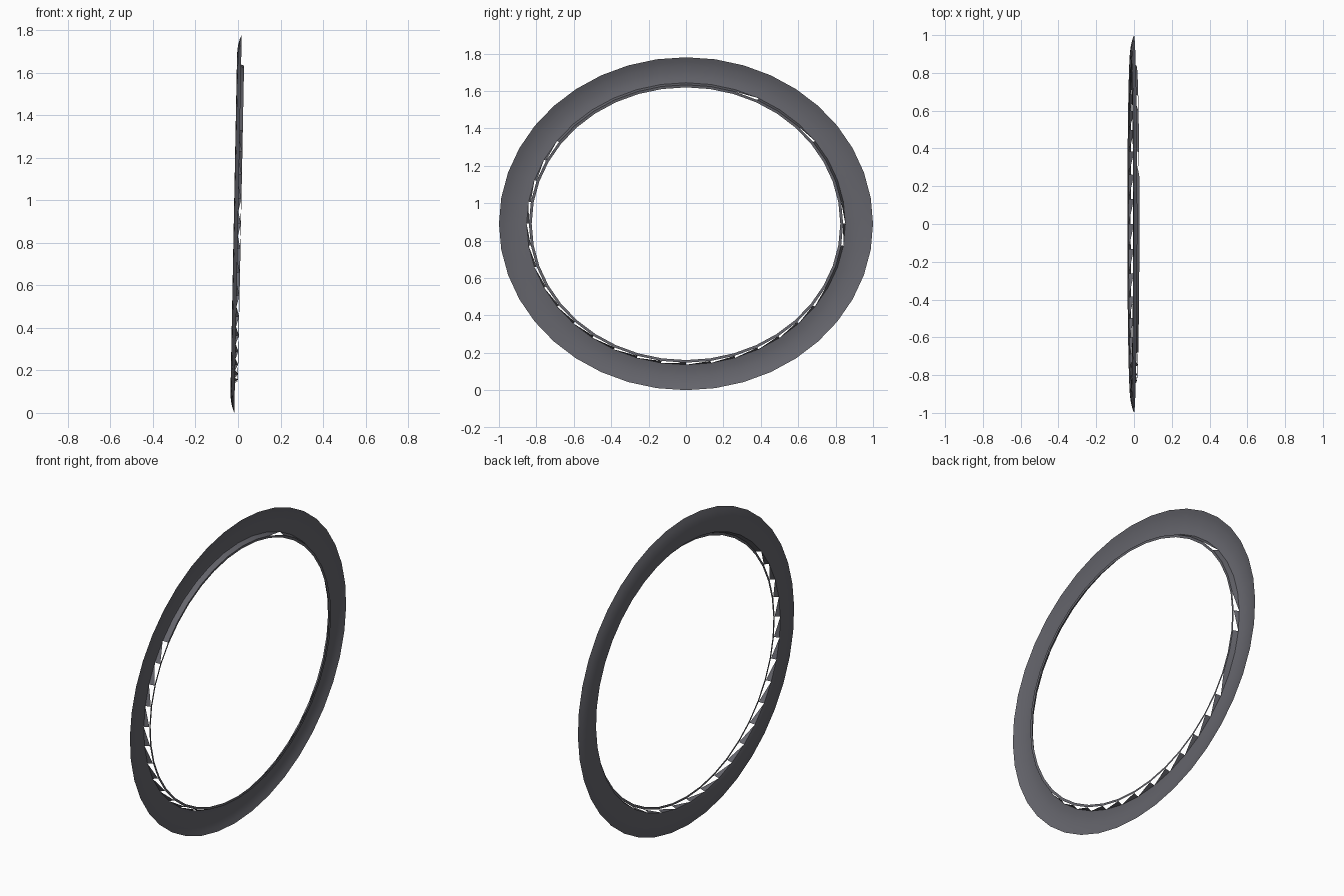
import bpy, bmesh, math

if "Cube" in bpy.data.objects:
    bpy.data.objects.remove(bpy.data.objects["Cube"])

N = 40                      # segments round the oval
LEAN = 0.0195               # slight sideways lean
# open cross-section: inset from the outer rim, sideways depth
PROFILE = [(0, 0), (0.025, -0.009), (0.05, -0.015), (0.08, -0.019),
           (0.115, -0.020), (0.148, -0.014),      # dished flange
           (0.160, 0.014), (0.175, 0.012)]        # inner wall and lip
WALL = 5                    # band that carries the torn sawtooth edge
TORN = set(range(16, 37)) | {39, 0, 4, 7}

bm = bmesh.new()


def point(i, inset, depth):
    a = 2 * math.pi * i / N
    z = (0.89 - 0.92 * inset) * math.sin(a)
    return ((depth + LEAN * z), (1 - inset) * math.cos(a), 0.89 + z)


rings = [[bm.verts.new(point(i, *p)) for i in range(N)] for p in PROFILE]

# skin the bands, leaving single triangles where the wall is torn
for k in range(len(PROFILE) - 1):
    outer, inner = rings[k], rings[k + 1]
    for i in range(N):
        j = (i + 1) % N
        if k == WALL:
            bm.faces.new((outer[i], outer[j], inner[j]))
            if i not in TORN:
                bm.faces.new((outer[i], inner[j], inner[i]))
        else:
            bm.faces.new((outer[i], outer[j], inner[j], inner[i]))

mesh = bpy.data.meshes.new("oval_rim")
bm.to_mesh(mesh)
bm.free()
rim = bpy.data.objects.new("oval_rim", mesh)
bpy.context.collection.objects.link(rim)

# smooth dish, crisp wall edges
bpy.context.view_layer.objects.active = rim
rim.select_set(True)
bpy.ops.object.shade_smooth_by_angle(angle=math.radians(40))

# dark grey finish
mat = bpy.data.materials.new("dark_grey")
mat.diffuse_color = (0.13, 0.13, 0.15, 1)
mat.use_nodes = True
mat.node_tree.nodes["Principled BSDF"].inputs["Base Color"].default_value = mat.diffuse_color
mesh.materials.append(mat)
